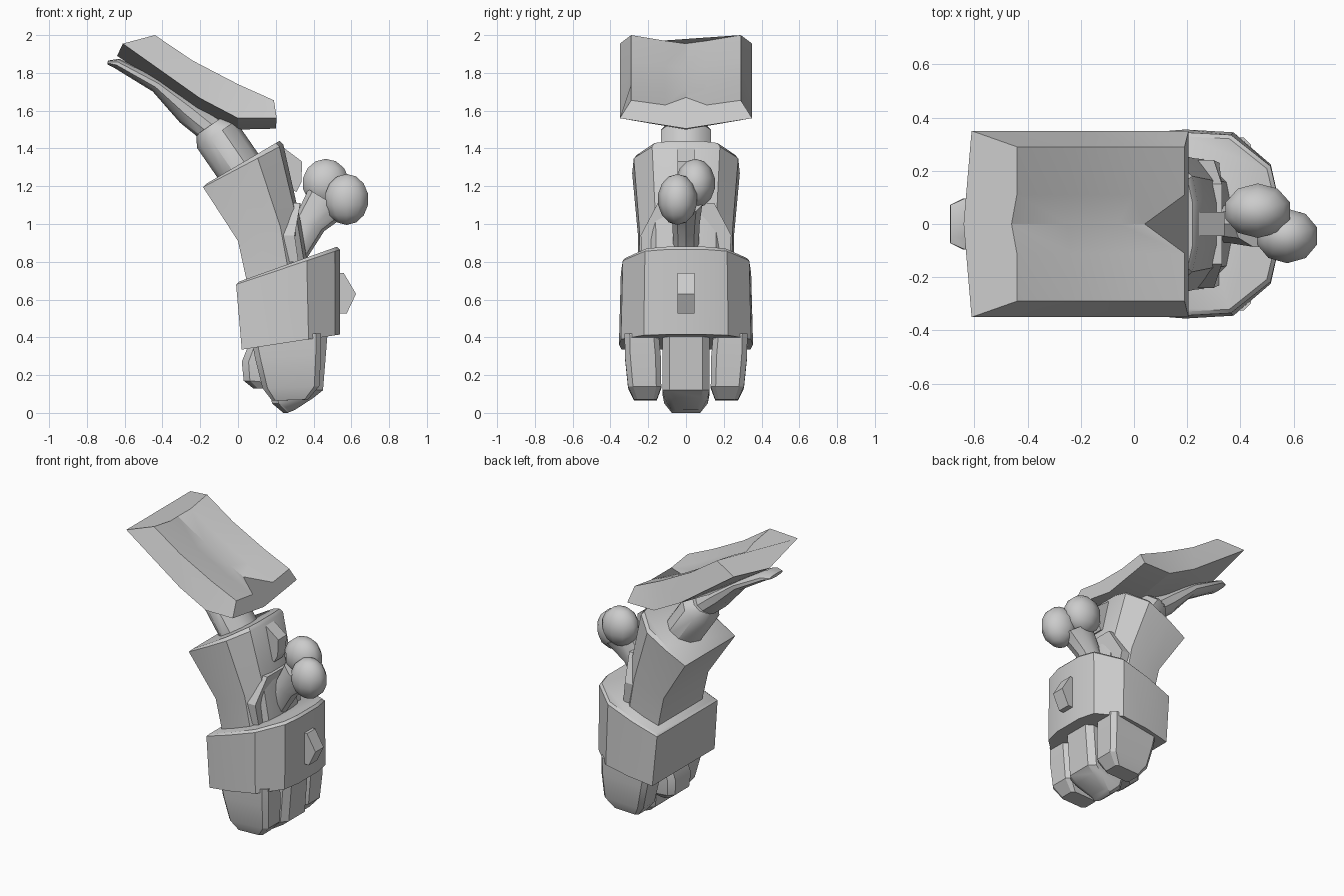
import bpy, bmesh, math
from mathutils import Vector

if "Cube" in bpy.data.objects:
    bpy.data.objects.remove(bpy.data.objects["Cube"], do_unlink=True)

grey = bpy.data.materials.new("plain grey")
grey.use_nodes = True
grey.diffuse_color = (0.6, 0.6, 0.6, 1)
grey.node_tree.nodes["Principled BSDF"].inputs["Base Color"].default_value = (0.6, 0.6, 0.6, 1)


def finish(name, bm, angle=35, bevel=0):
    bmesh.ops.recalc_face_normals(bm, faces=bm.faces)
    mesh = bpy.data.meshes.new(name)
    bm.to_mesh(mesh)
    bm.free()
    mesh.materials.append(grey)
    obj = bpy.data.objects.new(name, mesh)
    bpy.context.collection.objects.link(obj)
    if bevel:
        mod = obj.modifiers.new("soft edge", "BEVEL")
        mod.width, mod.segments = bevel, 1
    bpy.ops.object.select_all(action="DESELECT")
    obj.select_set(True)
    bpy.context.view_layer.objects.active = obj
    bpy.ops.object.shade_smooth_by_angle(angle=math.radians(angle))
    return obj


def loft(name, rings, angle=35, bevel=0):
    bm = bmesh.new()
    loops = [[bm.verts.new(p) for p in ring] for ring in rings]
    n = len(loops[0])
    for a, b in zip(loops, loops[1:]):
        for i in range(n):
            j = (i + 1) % n
            bm.faces.new((a[i], a[j], b[j], b[i]))
    bm.faces.new(loops[0])
    bm.faces.new(loops[-1])
    return finish(name, bm, angle, bevel)


# Section with a flat back and a faceted round front
HALF = [(0, 0.96), (0.33, 1.0), (0.68, 0.97), (0.95, 0.63), (1, 0.3)]


def shell_ring(back, front, width):
    b, f = Vector((back[0], 0, back[1])), Vector((front[0], 0, front[1]))
    side = [b.lerp(f, t) + Vector((0, w * width, 0)) for t, w in HALF]
    return side + [Vector((p.x, -p.y, p.z)) for p in reversed(side)]


# Oval section across a limb, perpendicular to its direction in the xz plane
def oval_ring(centre, direction, r, ry, sides=10):
    c = Vector(centre)
    d = Vector((direction[0], 0, direction[1])).normalized()
    u = Vector((d.z, 0, -d.x))
    turn = [2 * math.pi * i / sides for i in range(sides)]
    return [c + u * r * math.cos(a) + Vector((0, ry * math.sin(a), 0)) for a in turn]


def prism(name, outline, w, y=0):
    return loft(name, [[(x, y + s * w, z) for x, z in outline] for s in (-1, 1)], 20)


# Cuff and forearm
loft("cuff", [shell_ring((0.02, 0.335), (0.54, 0.415), 0.355),
              shell_ring((-0.01, 0.68), (0.54, 0.865), 0.345),
              shell_ring((0.005, 0.695), (0.525, 0.88), 0.33)])
loft("forearm", [shell_ring((0.05, 0.68), (0.37, 0.78), 0.25),
                 shell_ring((0.0, 0.91), (0.33, 1.02), 0.255),
                 shell_ring((-0.185, 1.195), (0.24, 1.42), 0.285),
                 shell_ring((-0.165, 1.215), (0.22, 1.44), 0.265)])

# Small blocks on the front of the cuff and forearm
prism("cuff_block", [(0.50, 0.74), (0.56, 0.74), (0.625, 0.63), (0.575, 0.525), (0.50, 0.525)], 0.045)
prism("forearm_block", [(0.20, 1.40), (0.24, 1.405), (0.34, 1.33), (0.335, 1.22), (0.31, 1.17), (0.24, 1.2)], 0.045)

# Faceted mount around the thumb base
loft("thumb_mount", [[(x + dx, y, z) for x, y, z in (
    (0.29, -0.23, 0.80), (0.27, -0.24, 0.94), (0.30, -0.15, 1.11),
    (0.30, 0.15, 1.11), (0.27, 0.24, 0.94), (0.29, 0.23, 0.80))]
    for dx in (-0.06, 0.03)], 20)

# Thumb: a stem with two round knuckles
loft("thumb_stem", [oval_ring((0.29, 0, 0.84), (0.5, 1), 0.075, 0.07),
                    oval_ring((0.38, 0, 1.0), (0.5, 1), 0.085, 0.075),
                    oval_ring((0.48, 0, 1.12), (0.6, 1), 0.125, 0.09)])
for name, centre, size in (("inner_knuckle", (0.465, 0.05, 1.215), (0.13, 0.105, 0.13)),
                           ("outer_knuckle", (0.575, -0.045, 1.13), (0.122, 0.105, 0.135))):
    bm = bmesh.new()
    bmesh.ops.create_uvsphere(bm, u_segments=10, v_segments=7, radius=1)
    for v in bm.verts:
        v.co = Vector(centre) + Vector(a * s for a, s in zip(v.co, size))
    finish(name, bm, 60)

# Neck and tapering lever beneath the plate
axis = (-0.57, 0.82)
loft("neck", [oval_ring((0.04, 0, 1.25), axis, 0.125, 0.14),
              oval_ring((-0.115, 0, 1.475), axis, 0.125, 0.14),
              oval_ring((-0.15, 0, 1.52), axis, 0.085, 0.10)])
loft("lever", [oval_ring((-0.13, 0, 1.49), (-1, 0.8), 0.075, 0.08),
               oval_ring((-0.26, 0, 1.595), (-1, 0.8), 0.075, 0.08),
               oval_ring((-0.43, 0, 1.735), (-1, 0.65), 0.04, 0.10),
               oval_ring((-0.64, 0, 1.85), (-1, 0.5), 0.028, 0.10),
               oval_ring((-0.69, 0, 1.855), (-1, 0.1), 0.01, 0.075)])


# Roofed plate: top edge, rim and keel are given as (x, z) at each station
def plate_ring(top, rim, keel, crest, mid_z):
    half = [(rim[0], 0.35, rim[1]), (top[0], 0.29, top[1]), (top[0], 0.11, mid_z)]
    return ([(keel[0], 0, keel[1])] + half + [(crest[0], 0, crest[1])]
            + [(x, -y, z) for x, y, z in reversed(half)])


loft("top_plate", [
    plate_ring((-0.44, 2.0), (-0.61, 1.955), (-0.64, 1.89), (-0.46, 1.955), 1.97),
    plate_ring((-0.24, 1.865), (-0.20, 1.665), (-0.22, 1.605), (-0.25, 1.825), 1.84),
    plate_ring((0.0, 1.74), (0.0, 1.56), (0.0, 1.50), (-0.06, 1.72), 1.71),
    plate_ring((0.19, 1.655), (0.205, 1.56), (0.20, 1.505), (0.04, 1.67), 1.63)], 20)


# Stubby fingers: tapered blocks with rounded tips
def finger(name, y, levels, lean=0):
    rings = []
    for x0, x1, z0, z1, w in levels:
        yc = y + lean * (0.4 - z0)
        c = 0.3 * w
        rings.append([(x0, yc - w + c, z0), (x0 + c, yc - w, z0), (x1 - c, yc - w, z1),
                      (x1, yc - w + c, z1), (x1, yc + w - c, z1), (x1 - c, yc + w, z1),
                      (x0 + c, yc + w, z0), (x0, yc + w - c, z0)])
    return loft(name, rings, 30)


finger("middle_finger", 0, [(0.14, 0.475, 0.40, 0.43, 0.125), (0.17, 0.45, 0.10, 0.12, 0.125),
                            (0.18, 0.40, 0.05, 0.08, 0.115), (0.24, 0.30, 0.0, 0.015, 0.075)])
for side, s in (("left", 1), ("right", -1)):
    finger(side + "_finger", s * 0.235,
           [(0.07, 0.44, 0.40, 0.42, 0.09), (0.09, 0.44, 0.29, 0.30, 0.095), (0.13, 0.43, 0.13, 0.14, 0.088),
            (0.18, 0.37, 0.065, 0.07, 0.06)], -s * 0.06)
finger("rear_finger", 0, [(0.06, 0.24, 0.37, 0.37, 0.11), (0.02, 0.22, 0.27, 0.25, 0.12),
                          (0.03, 0.20, 0.17, 0.16, 0.11), (0.08, 0.16, 0.13, 0.13, 0.08)])
